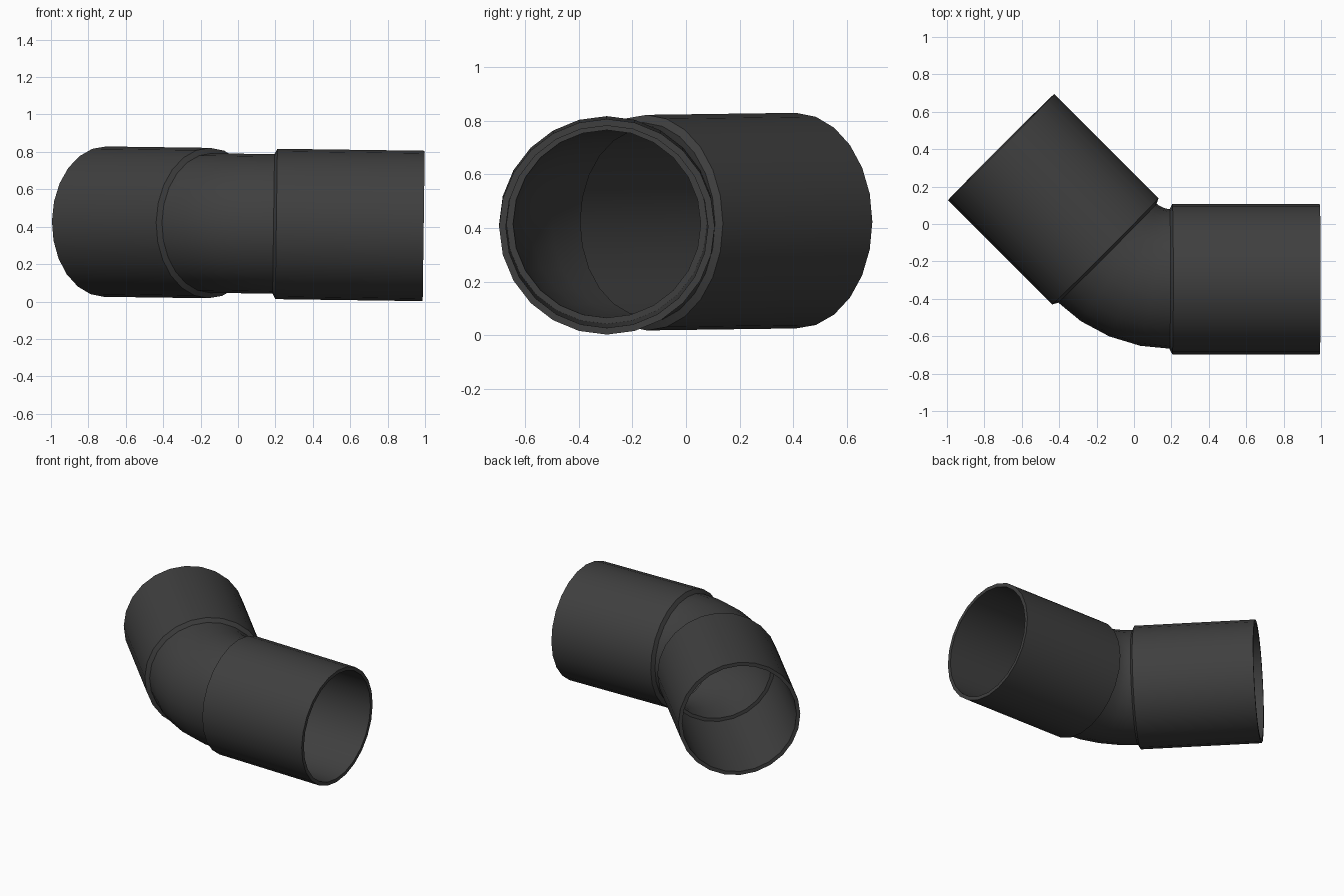
import bpy, bmesh, math
from mathutils import Vector, Matrix

if "Cube" in bpy.data.objects:
    bpy.data.objects.remove(bpy.data.objects["Cube"])

SIDES = 24
BEND = math.radians(45)
R_BEND = 0.507                      # centreline radius of the elbow
CENTRE = Vector((0.205, 0.212, 0))  # centre of the elbow arc
TILT = (Matrix.Translation((0, 0, 0.4175)) @ Matrix.Rotation(0.0135, 4, 'Y'))

mat = bpy.data.materials.new("dark_plastic")
mat.diffuse_color = (0.05, 0.05, 0.05, 1)
mat.use_nodes = True
mat.node_tree.nodes["Principled BSDF"].inputs["Base Color"].default_value = mat.diffuse_color


def station(angle, along=0.0):
    """Centre and sideways direction of a ring on the pipe's centreline."""
    out = Vector((-math.sin(angle), -math.cos(angle), 0))
    tangent = Vector((-math.cos(angle), math.sin(angle), 0))
    return CENTRE + out * R_BEND + tangent * along, out


def sweep(name, rings):
    """Join (angle, along, radius) rings into a closed hollow part."""
    bm = bmesh.new()
    loops = []
    for angle, along, r in rings:
        c, out = station(angle, along)
        loops.append([bm.verts.new(c + out * r * math.cos(a) + Vector((0, 0, r * math.sin(a))))
                      for a in (2 * math.pi * i / SIDES for i in range(SIDES))])
    for k, a in enumerate(loops):
        b = loops[(k + 1) % len(loops)]
        for i in range(SIDES):
            j = (i + 1) % SIDES
            bm.faces.new((a[i], a[j], b[j], b[i]))
    bmesh.ops.recalc_face_normals(bm, faces=bm.faces)
    mesh = bpy.data.meshes.new(name)
    bm.to_mesh(mesh)
    bm.free()
    mesh.transform(TILT)
    mesh.materials.append(mat)
    ob = bpy.data.objects.new(name, mesh)
    bpy.context.collection.objects.link(ob)
    bpy.ops.object.select_all(action='DESELECT')
    ob.select_set(True)
    bpy.context.view_layer.objects.active = ob
    bpy.ops.object.shade_smooth_by_angle(angle=math.radians(30))


# Elbow: outer wall one way, inner wall back
steps = [BEND * i / 4 for i in range(5)]
sweep("elbow", [(a, 0, 0.373) for a in steps] + [(a, 0, 0.35) for a in reversed(steps)])

# Sockets: wider sleeves with a small shoulder on each end of the elbow
for name, angle, sign in (("right_socket", 0, -1), ("left_socket", BEND, 1)):
    sweep(name, [(angle, -0.015 * sign, 0.373), (angle, 0, 0.402),
                 (angle, 0.788 * sign, 0.402), (angle, 0.788 * sign, 0.377),
                 (angle, 0, 0.373)])
